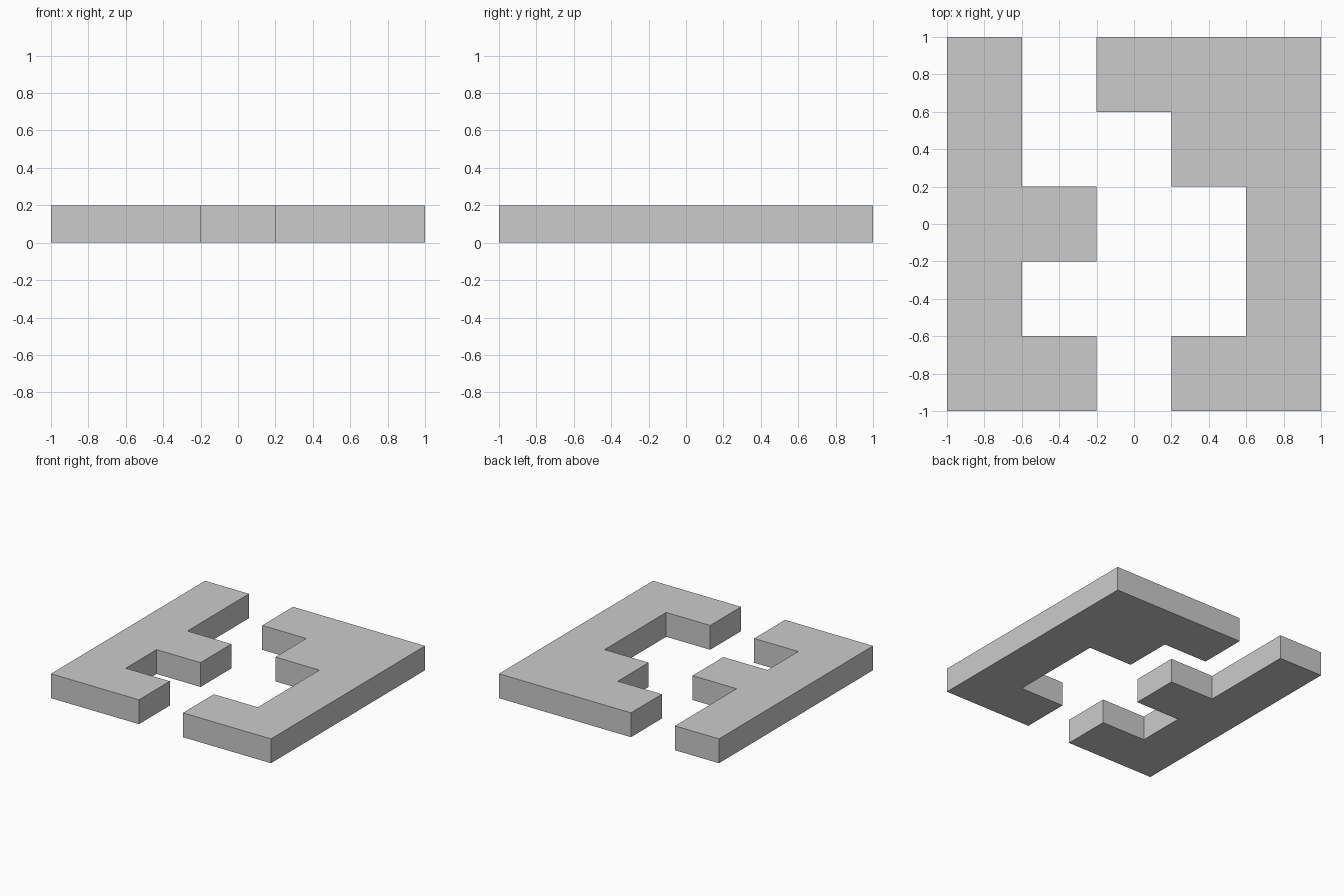
import bpy
import bmesh

if "Cube" in bpy.data.objects:
    bpy.data.objects.remove(bpy.data.objects["Cube"])

HEIGHT = 0.2


def slab(name, outline):
    """Extrude a counter-clockwise outline up from z = 0."""
    bm = bmesh.new()
    base = bm.faces.new([bm.verts.new((x, y, 0)) for x, y in outline])
    top = bmesh.ops.extrude_face_region(bm, geom=[base], use_keep_orig=True)
    verts = [v for v in top["geom"] if isinstance(v, bmesh.types.BMVert)]
    bmesh.ops.translate(bm, verts=verts, vec=(0, 0, HEIGHT))
    bmesh.ops.recalc_face_normals(bm, faces=bm.faces[:])
    mesh = bpy.data.meshes.new(name)
    bm.to_mesh(mesh)
    bm.free()
    obj = bpy.data.objects.new(name, mesh)
    bpy.context.collection.objects.link(obj)
    return obj


# Left piece: straight bar with a middle tab and a front foot
slab("left_piece", [
    (-1, -1), (-0.2, -1), (-0.2, -0.6), (-0.6, -0.6), (-0.6, -0.2),
    (-0.2, -0.2), (-0.2, 0.2), (-0.6, 0.2), (-0.6, 1), (-1, 1),
])

# Right piece: straight bar with a front foot and a stepped back end
slab("right_piece", [
    (0.2, -1), (1, -1), (1, 1), (-0.2, 1), (-0.2, 0.6),
    (0.2, 0.6), (0.2, 0.2), (0.6, 0.2), (0.6, -0.6), (0.2, -0.6),
])
